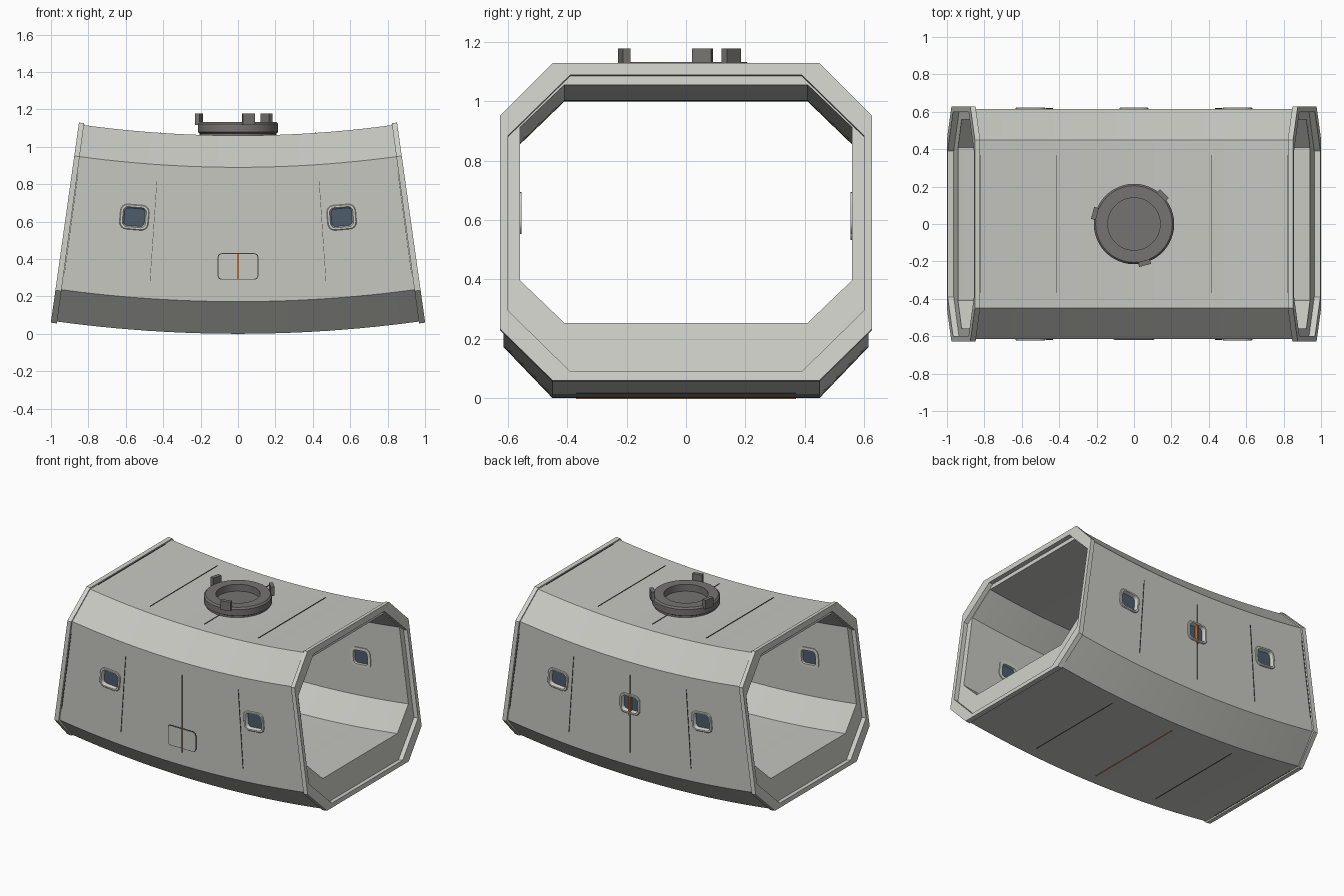
import bpy, bmesh
from math import sin, cos, pi, radians
from mathutils import Matrix, Vector

cube = bpy.data.objects.get("Cube")
if cube:
    bpy.data.objects.remove(cube, do_unlink=True)

CENTRE = 7.18                 # height of the bend axis above the floor
END = radians(8)              # half angle of the bent hull
FLANGE = END - 0.0046         # where the end flange starts
SEGMENTS = 24


def material(name, r, g, b):
    m = bpy.data.materials.new(name)
    m.use_nodes = True
    m.diffuse_color = (r, g, b, 1)
    m.node_tree.nodes["Principled BSDF"].inputs["Base Color"].default_value = (r, g, b, 1)
    return m


hull_grey = material("hull grey", 0.57, 0.57, 0.535)
trim_grey = material("trim light grey", 0.64, 0.64, 0.60)
port_grey = material("port dark grey", 0.18, 0.175, 0.165)
seam_dark = material("seam charcoal", 0.05, 0.05, 0.05)
glass_blue = material("window blue", 0.075, 0.11, 0.15)
orange = material("marker orange", 0.55, 0.14, 0.03)


def bend(a, y, z):
    """Point at angle a along the bent hull."""
    r = CENTRE - z
    return Vector((r * sin(a), y, CENTRE - r * cos(a)))


def frame(a, y, z, side):
    """Local frame on the hull: x along it, z outwards."""
    along = Vector((cos(a), 0, sin(a)))
    up = Vector((-sin(a), 0, cos(a)))
    out = {"front": Vector((0, -1, 0)), "back": Vector((0, 1, 0)),
           "top": up, "bottom": -up}[side]
    m = Matrix((along, out.cross(along), out)).transposed().to_4x4()
    m.translation = bend(a, y, z)
    return m


def loft(name, rings, mats, place=Matrix(), loop=False, pick=None):
    """Skin matching closed rings; either cap the ends or join them up."""
    bm = bmesh.new()
    rows = [[bm.verts.new(place @ Vector(p)) for p in ring] for ring in rings]
    count, n = len(rows), len(rows[0])
    for i in range(count if loop else count - 1):
        a, b = rows[i], rows[(i + 1) % count]
        for j in range(n):
            k = (j + 1) % n
            f = bm.faces.new((a[j], a[k], b[k], b[j]))
            f.material_index = pick(i) if pick else 0
    if not loop:
        bm.faces.new(rows[0])
        bm.faces.new(rows[-1])
    bmesh.ops.recalc_face_normals(bm, faces=bm.faces)
    mesh = bpy.data.meshes.new(name)
    bm.to_mesh(mesh)
    bm.free()
    for m in mats:
        mesh.materials.append(m)
    ob = bpy.data.objects.new(name, mesh)
    bpy.context.collection.objects.link(ob)
    return ob


def activate(ob):
    bpy.ops.object.select_all(action="DESELECT")
    ob.select_set(True)
    bpy.context.view_layer.objects.active = ob


def smooth(ob):
    activate(ob)
    bpy.ops.object.shade_smooth_by_angle(angle=radians(25))


def rounded(w, h, r, z):
    """Rounded rectangle outline at height z."""
    pts = []
    for q, (sx, sy) in enumerate(((1, 1), (-1, 1), (-1, -1), (1, -1))):
        for s in range(5):
            t = (q + s / 4) * pi / 2
            pts.append((sx * (w / 2 - r) + r * cos(t), sy * (h / 2 - r) + r * sin(t), z))
    return pts


def plate(name, w, h, r, z0, z1, mat, place):
    return loft(name, [rounded(w, h, r, z0), rounded(w, h, r, z1)], [mat] if mat else [], place)


def box(name, w, h, z0, z1, mat, place):
    rings = [[(-w/2, -h/2, z), (w/2, -h/2, z), (w/2, h/2, z), (-w/2, h/2, z)] for z in (z0, z1)]
    return loft(name, rings, [mat], place)


def octagon(a, flat, wide, z0, z1, z2, z3):
    half = [(flat, z0), (wide, z1), (wide, z2), (flat, z3)]
    return [bend(a, y, z) for y, z in half + [(-y, z) for y, z in reversed(half)]]


# Hull: outer skin, end flanges with a recessed step, and inner skin
OUTER = (0.45, 0.615, 0, 0.172, 0.89, 1.06)
COLLAR = (0.45, 0.627, -0.01, 0.165, 0.89, 1.07)
RIM = (0.39, 0.60, 0.02, 0.228, 0.823, 1.03)
INNER = (0.41, 0.56, 0.19, 0.335, 0.855, 1.0)
steps = [2 * i / SEGMENTS - 1 for i in range(SEGMENTS + 1)]
stations = [(FLANGE * t, OUTER) for t in steps]
stations += [(FLANGE, COLLAR), (END, COLLAR), (END, RIM), (FLANGE, RIM)]
stations += [(-FLANGE * t, INNER) for t in steps]
stations += [(-FLANGE, RIM), (-END, RIM), (-END, COLLAR), (-FLANGE, COLLAR)]
first, last = SEGMENTS, 2 * SEGMENTS + 5
hull = loft("hull", [octagon(a, *p) for a, p in stations], [hull_grey, trim_grey], loop=True,
            pick=lambda i: int(first <= i < first + 5 or i >= last))

# Windows: holes through the side walls, framed and glazed
WINDOW = radians(4.83)
spots = [("front", -WINDOW), ("front", WINDOW), ("back", -WINDOW), ("back", 0), ("back", WINDOW)]
for side, a in spots:
    place = frame(a, 0.615 if side == "back" else -0.615, 0.60, side)
    cutter = plate("window_cutter", 0.14, 0.12, 0.03, -0.1, 0.05, None, place)
    cutter.hide_render = True
    activate(hull)
    cut = hull.modifiers.new("window_hole", "BOOLEAN")
    cut.operation, cut.solver, cut.object = "DIFFERENCE", "EXACT", cutter
    bpy.ops.object.modifier_apply(modifier=cut.name)
    bpy.data.objects.remove(cutter, do_unlink=True)
    rings = [rounded(0.155, 0.135, 0.037, -0.06), rounded(0.155, 0.135, 0.037, 0.004),
             rounded(0.147, 0.127, 0.033, 0.008), rounded(0.125, 0.108, 0.026, 0.008),
             rounded(0.11, 0.094, 0.02, -0.012), rounded(0.11, 0.094, 0.02, -0.06)]
    smooth(loft("window_frame", rings, [trim_grey], place, loop=True))
    plate("window_glass", 0.112, 0.096, 0.02, -0.04, -0.016, glass_blue, place)
smooth(hull)

# Access panel on the front, with a dark gap round it
panel = frame(0, -0.615, 0.36, "front")
plate("panel_gap", 0.218, 0.142, 0.022, -0.004, 0.002, seam_dark, panel)
plate("access_panel", 0.208, 0.132, 0.018, -0.004, 0.004, hull_grey, panel)
box("panel_marker", 0.009, 0.132, 0, 0.006, orange, panel)

# Marker strips behind the back window and under the belly
box("window_marker", 0.009, 0.14, -0.018, 0.009, orange, frame(0, 0.615, 0.59, "back"))
box("belly_marker", 0.005, 0.74, -0.004, 0.003, orange, frame(0, 0, 0, "bottom"))

# Fine seam ribs around the hull
for a in map(radians, (-7.7, -3.9, 0, 3.9, 7.7)):
    box("top_seam", 0.002, 0.74, -0.004, 0.004, seam_dark, frame(a, 0, 1.06, "top"))
    if a:
        box("bottom_seam", 0.002, 0.74, -0.004, 0.003, seam_dark, frame(a, 0, 0, "bottom"))
    for side, y in (("front", -0.615), ("back", 0.615)):
        box(side + "_seam", 0.002, 0.54, -0.004, 0.004, seam_dark, frame(a, y, 0.53, side))

# Docking port on the roof: turned ring with a sunken cover
profile = [(0.205, 1.03), (0.205, 1.072), (0.215, 1.078), (0.215, 1.122), (0.205, 1.133),
           (0.14, 1.133), (0.14, 1.085)]
turned = [[(r * cos(2 * pi * s / 48), r * sin(2 * pi * s / 48), z) for s in range(48)]
          for r, z in profile]
smooth(loft("docking_port", turned, [port_grey]))

# Three guide petals around the port
for deg in (45, 165, 285):
    turn = Matrix.Rotation(radians(deg), 4, "Z")
    box("guide_petal", 0.026, 0.066, 1.115, 1.178, port_grey,
        turn @ Matrix.Translation((0.216, 0, 0)))
